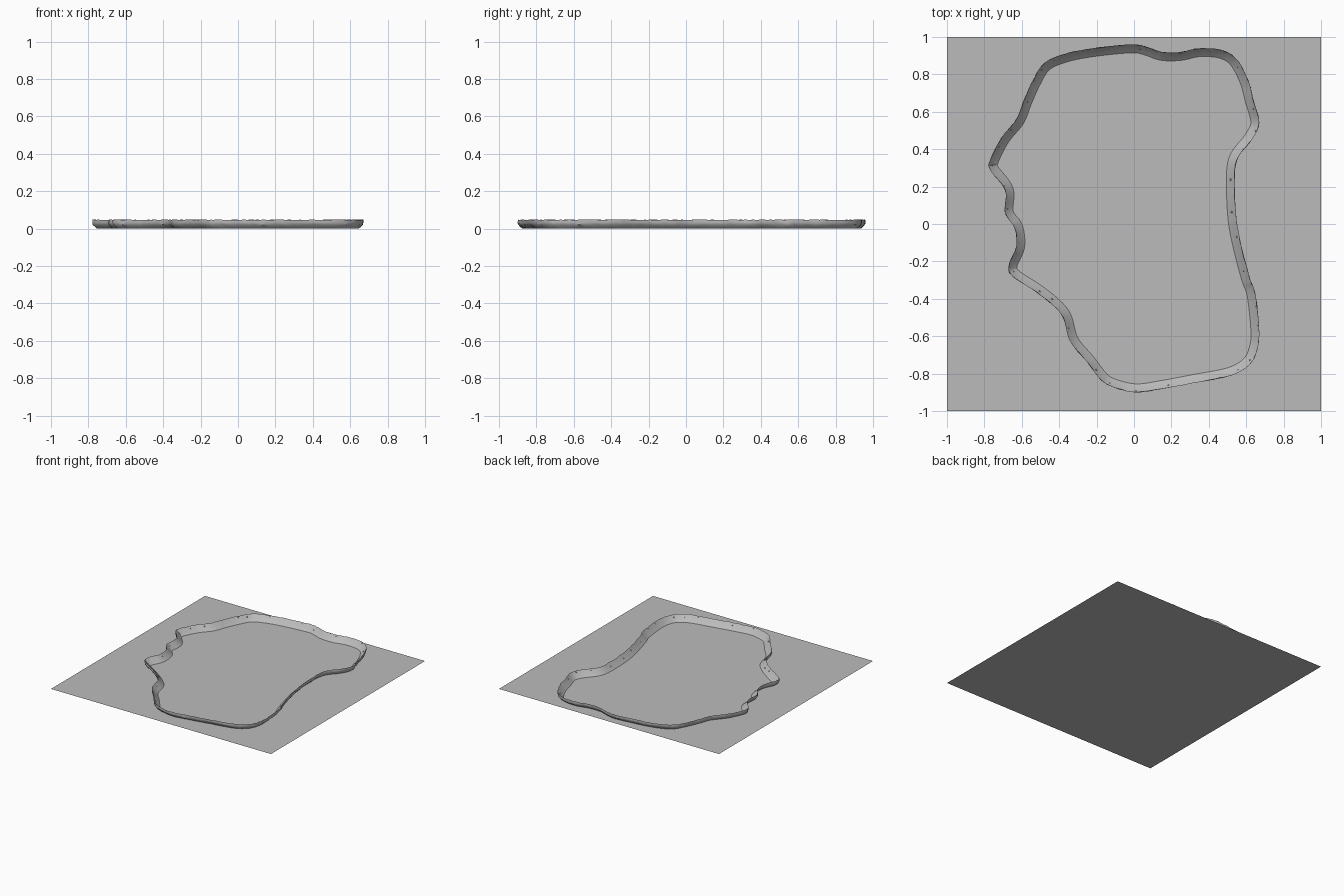
import bpy
import bmesh
import random
from mathutils import Vector

random.seed(4)
cube = bpy.data.objects.get("Cube")
if cube:
    bpy.data.objects.remove(cube, do_unlink=True)


def make_material(name, value):
    mat = bpy.data.materials.new(name)
    mat.use_nodes = True
    colour = (value, value, value, 1)
    mat.diffuse_color = colour
    mat.node_tree.nodes["Principled BSDF"].inputs["Base Color"].default_value = colour
    return mat


grey = make_material("plain grey", 0.5)


def finish(bm, name, smooth_angle=None):
    """Turn a bmesh into a named, coloured object."""
    mesh = bpy.data.meshes.new(name)
    bm.to_mesh(mesh)
    bm.free()
    mesh.materials.append(grey)
    obj = bpy.data.objects.new(name, mesh)
    bpy.context.collection.objects.link(obj)
    if smooth_angle:
        bpy.ops.object.select_all(action='DESELECT')
        obj.select_set(True)
        bpy.context.view_layer.objects.active = obj
        bpy.ops.object.shade_smooth_by_angle(angle=smooth_angle)
    return obj


# Outline control points, clockwise from the back left, in hundredths
OUTLINE = [
    (-48, 86), (-37, 91), (-22, 94), (-2, 96), (6, 95), (15, 92), (25, 92),
    (35, 94), (47, 93), (55, 88), (61, 77), (64, 66), (67, 54), (63, 45),
    (55, 34), (54, 18), (55, 1), (58, -14), (62, -29), (65, -38), (67, -57),
    (66, -67), (62, -75), (52, -81), (32, -85), (16, -88), (1, -90),
    (-12, -87), (-18, -83), (-25, -74), (-34, -63), (-38, -50), (-44, -43),
    (-53, -36), (-65, -28), (-67, -22), (-63, -12), (-64, -2), (-69, 6),
    (-69, 18), (-77, 29), (-77, 34), (-71, 46), (-63, 56), (-59, 66), (-54, 77),
]
STEPS = 6


def closed_spline(points):
    """Catmull-Rom curve through a closed loop of points."""
    pts = [Vector((x, y, 0)) / 100 for x, y in points]
    n = len(pts)
    out = []
    for i in range(n):
        a, b, c, d = (pts[(i + k) % n] for k in (-1, 0, 1, 2))
        for s in range(STEPS):
            t = s / STEPS
            out.append(0.5 * (2 * b + (c - a) * t + (2 * a - 5 * b + 4 * c - d) * t ** 2
                              + (3 * b - a - 3 * c + d) * t ** 3))
    return out


path = closed_spline(OUTLINE)
count = len(path)
inward = []
for i in range(count):
    along = (path[(i + 4) % count] - path[i - 4]).normalized()
    inward.append(Vector((along.y, -along.x, 0)))

# Flat ground sheet
bm = bmesh.new()
bmesh.ops.create_grid(bm, x_segments=1, y_segments=1, size=1)
finish(bm, "ground_sheet")

# Raised rim: undercut outer wall, sharp crest, inner bank; (inset, height, roughness)
PROFILE = [
    (0.026, 0.0, 0.001),
    (0.016, 0.008, 0.002),
    (0.003, 0.022, 0.002),
    (0.0, 0.032, 0.001),
    (0.001, 0.047, 0.002),
    (0.022, 0.021, 0.001),
    (0.045, 0.0, 0.0),
]
bm = bmesh.new()
rings = []
for i in range(count):
    ring = []
    for inset, height, rough in PROFILE:
        p = path[i] + inward[i] * (inset + random.uniform(-rough, rough))
        p.z = max(0, height + random.uniform(-rough, rough)) if height else 0
        ring.append(bm.verts.new(p))
    rings.append(ring)
for i in range(count):
    here, following = rings[i], rings[(i + 1) % count]
    for k in range(len(PROFILE) - 1):
        bm.faces.new((here[k], here[k + 1], following[k + 1], following[k]))
bmesh.ops.recalc_face_normals(bm, faces=bm.faces)
# Make sure the inner bank faces up
bm.faces.ensure_lookup_table()
bm.normal_update()
if bm.faces[len(PROFILE) - 2].normal.z < 0:
    bmesh.ops.reverse_faces(bm, faces=bm.faces)
finish(bm, "raised_rim", 0.6)

# Small stones lodged in the bank and the outer wall
bm = bmesh.new()
for i in range(0, count, 7):
    k = (i + random.randint(0, 5)) % count
    radius = random.uniform(0.003, 0.007)
    inset = random.choice((0.006, 0.014, 0.022))
    centre = path[k] + inward[k] * inset
    centre.z = 0.045 - inset * 1.1
    made = bmesh.ops.create_icosphere(bm, subdivisions=1, radius=radius)
    bmesh.ops.translate(bm, verts=made["verts"], vec=centre)
finish(bm, "rim_stones")
